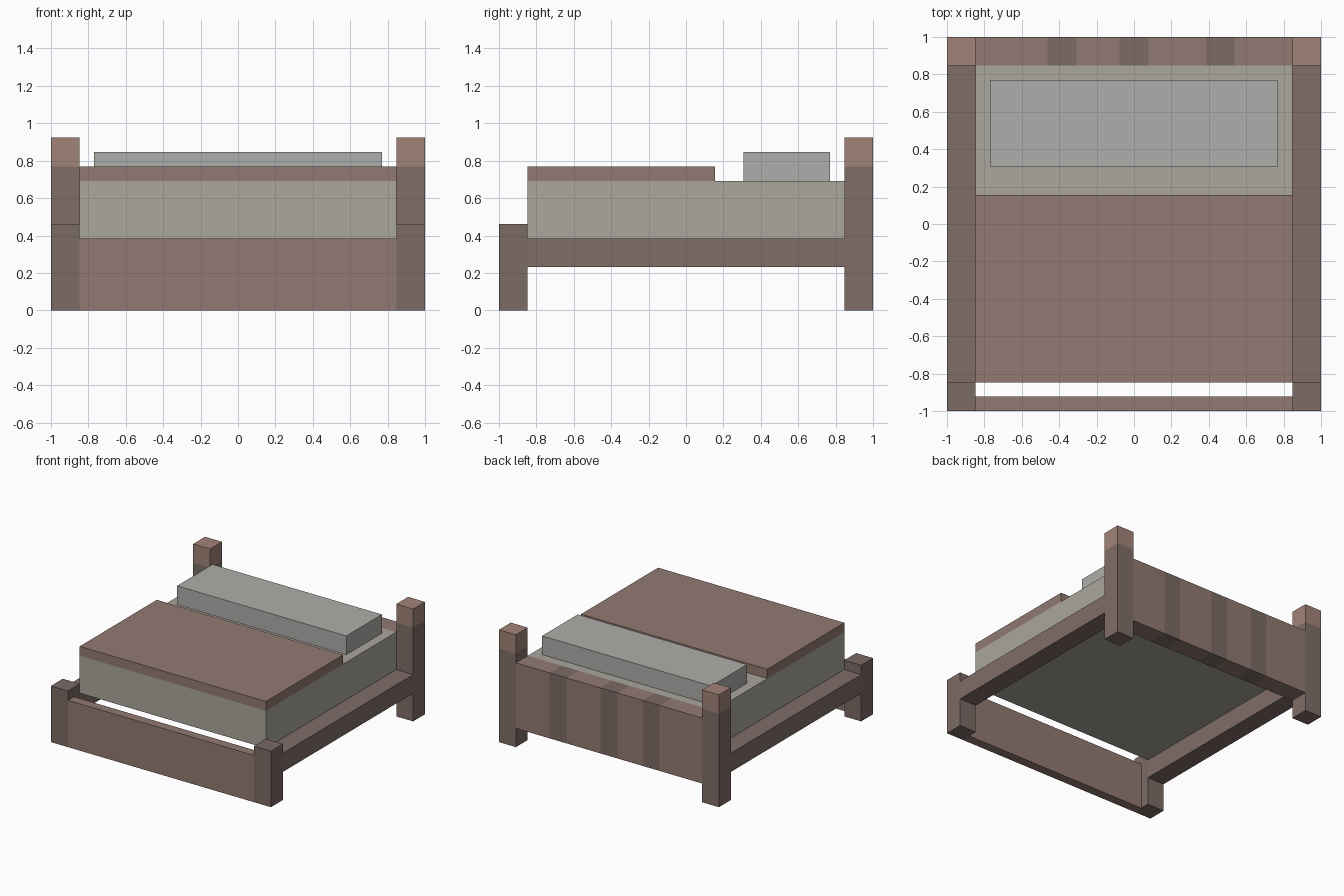
import bpy, bmesh
from mathutils import Vector

if "Cube" in bpy.data.objects:
    bpy.data.objects.remove(bpy.data.objects["Cube"])

U = 2 / 13  # grid unit of the blocky design


def material(name, rgb):
    m = bpy.data.materials.new(name)
    m.diffuse_color = (*rgb, 1)
    m.use_nodes = True
    m.node_tree.nodes["Principled BSDF"].inputs["Base Color"].default_value = m.diffuse_color
    return m


wood = material("wood", (0.29, 0.195, 0.168))
dark_wood = material("dark_wood", (0.20, 0.145, 0.13))
light_wood = material("light_wood", (0.36, 0.23, 0.19))
rail_wood = material("rail_wood", (0.215, 0.155, 0.138))
linen = material("linen", (0.40, 0.385, 0.335))
white = material("pillow_cloth", (0.42, 0.42, 0.405))


def box(name, lo, hi, mat, second=None, axis=0, bands=()):
    """Box between two corners in grid units; bands along an axis take the second material."""
    lo, hi = Vector(lo) * U, Vector(hi) * U
    bm = bmesh.new()
    bmesh.ops.create_cube(bm, size=1)
    for v in bm.verts:
        v.co = (lo + hi) / 2 + v.co * (hi - lo)
    normal = Vector([float(i == axis) for i in range(3)])
    for cut in {c for band in bands for c in band}:
        if lo[axis] + 1e-4 < cut * U < hi[axis] - 1e-4:
            bmesh.ops.bisect_plane(bm, geom=bm.verts[:] + bm.edges[:] + bm.faces[:],
                                   plane_co=normal * cut * U, plane_no=normal)
    for f in bm.faces:
        c = f.calc_center_median()[axis]
        f.material_index = int(any(a * U < c < b * U for a, b in bands))
    mesh = bpy.data.meshes.new(name)
    bm.to_mesh(mesh)
    bm.free()
    mesh.materials.append(mat)
    if second:
        mesh.materials.append(second)
    obj = bpy.data.objects.new(name, mesh)
    bpy.context.collection.objects.link(obj)
    return obj


# Posts and side rails, mirrored left and right
for side, x in (("left", -6.5), ("right", 5.5)):
    box(f"{side}_back_post", (x, 5.5, 0), (x + 1, 6.5, 6), rail_wood,
        light_wood, axis=2, bands=[(5, 6.1)])
    box(f"{side}_front_post", (x, -6.5, 0), (x + 1, -5.5, 3), dark_wood)
    box(f"{side}_rail", (x, -5.5, 1.5), (x + 1, 5.5, 2.5), rail_wood)

# Headboard with darker vertical stripes, and thin footboard
box("headboard", (-5.5, 5.5, 1), (5.5, 6.5, 4.5), wood, dark_wood,
    axis=0, bands=[(-3, -2), (-0.5, 0.5), (2.5, 3.5)])
box("footboard", (-5.5, -6.5, 0), (5.5, -6, 2.5), wood)

# Bedding
box("mattress", (-5.5, -5.5, 2.5), (5.5, 5.5, 4.5), linen)
box("blanket", (-5.5, -5.5, 4.5), (5.5, 1, 5), wood)
box("pillow", (-5, 2, 4.5), (5, 5, 5.5), white)
